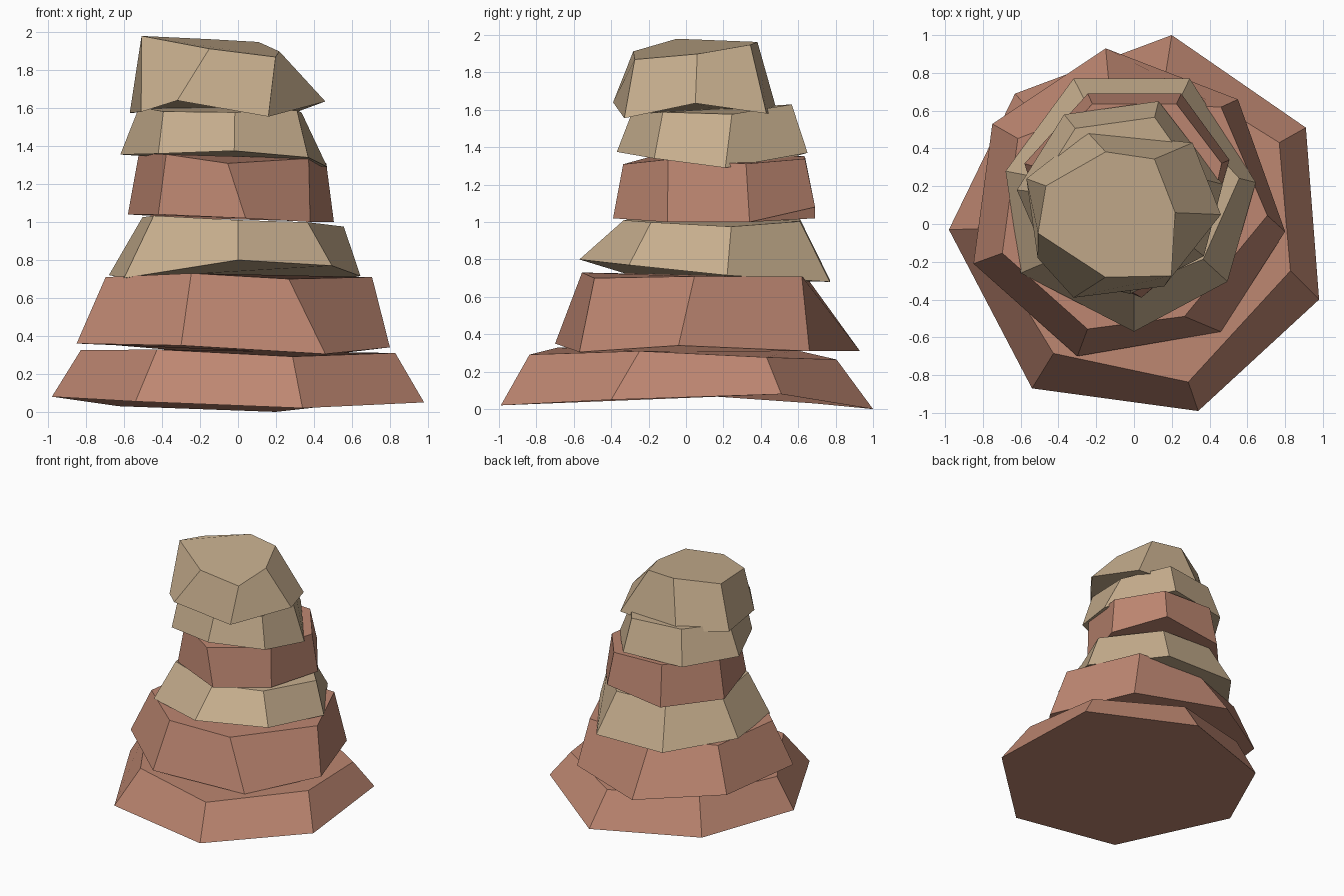
import bpy, bmesh


def material(name, rgb):
    m = bpy.data.materials.new(name)
    m.diffuse_color = (*rgb, 1)
    return m


RED = material("red sandstone", (0.51, 0.24, 0.165))
TAN = material("tan sandstone", (0.57, 0.425, 0.27))


def slab(name, mat, ring, centre, taper, top, nudge):
    """Seven-sided rock: bottom ring, tapered to a tilted top; nudge chips top corners."""
    cx, cy = centre
    z0, sx, sy = top
    bm = bmesh.new()
    low, high = [], []
    for i, (x, y, z) in enumerate(ring):
        dx, dy, dz = nudge.get(i, (0, 0, 0))
        tx, ty = cx + (x - cx) * taper, cy + (y - cy) * taper
        low.append(bm.verts.new((x, y, z)))
        high.append(bm.verts.new((tx + dx, ty + dy, z0 + sx * tx + sy * ty + dz)))
    n = len(ring)
    for i in range(n):
        j = (i + 1) % n
        bm.faces.new((low[i], low[j], high[j], high[i]))
    bm.faces.new(low)
    bm.faces.new(high)
    bmesh.ops.recalc_face_normals(bm, faces=bm.faces)
    me = bpy.data.meshes.new(name)
    bm.to_mesh(me)
    bm.free()
    me.materials.append(mat)
    bpy.context.collection.objects.link(bpy.data.objects.new(name, me))


# Wide base layers
slab("base_slab", RED,
     [(.20, 1, 0), (.91, .51, .08), (.98, -.40, .05), (.34, -.99, .02),
      (-.54, -.87, .055), (-.98, -.03, .08), (-.63, .69, .03)],
     (0, 0), .845, (.30, -.03, 0),
     {0: (0, -.04, -.03), 2: (0, .09, .035), 4: (.03, .05, .015)})
slab("second_slab", RED,
     [(-.15, .93, .31), (.55, .66, .31), (.80, -.04, .34), (.46, -.57, .305),
      (-.30, -.70, .35), (-.85, -.21, .36), (-.75, .53, .36)],
     (0, .1), .82, (.71, 0, 0),
     {0: (0, -.14, 0), 1: (.01, .06, 0), 2: (.05, .06, 0),
      3: (-.11, -.04, -.01), 4: (0, 0, .02)})

# Narrow middle layers
slab("third_slab", TAN,
     [(-.32, .77, .69), (.295, .77, .68), (.645, .22, .715), (.495, -.305, .77),
      (0, -.57, .80), (-.60, -.26, .705), (-.68, .28, .72)],
     (0, .15), .74, (1.01, -.03, 0),
     {2: (.08, .04, -.02), 4: (0, .05, 0), 5: (0, -.04, .01)})
slab("fourth_slab", RED,
     [(.25, .69, 1.08), (-.245, .69, 1.02), (-.58, .32, 1.04), (-.42, -.20, 1.04),
      (.04, -.39, 1.02), (.38, -.10, 1.0), (.505, .34, 1.0)],
     (0, .15), .9, (1.345, -.03, 0),
     {4: (-.09, 0, -.035), 5: (.03, -.02, 0), 6: (.01, 0, -.02)})
slab("fifth_slab", TAN,
     [(.13, .65, 1.37), (-.37, .58, 1.35), (-.62, .18, 1.355), (-.42, -.28, 1.36),
      (-.02, -.37, 1.375), (.37, -.17, 1.34), (.47, .21, 1.29)],
     (0, .12), .84, (1.595, 0, .06),
     {3: (-.04, -.02, 0), 6: (-.06, .05, -.03)})

# Chipped cap stone
slab("cap_stone", TAN,
     [(.31, .43, 1.58), (-.25, .49, 1.58), (-.57, .24, 1.575), (-.51, -.18, 1.58),
      (-.32, -.39, 1.64), (.16, -.33, 1.555), (.46, .05, 1.635)],
     (-.05, .05), .8, (1.92, -.07, .07),
     {0: (-.13, -.01, .02), 1: (.06, -.02, 0), 2: (0, 0, -.035), 3: (-.09, .085, .04),
      4: (.115, .02, -.005), 5: (.08, -.02, -.025), 6: (-.14, .01, 0)})
